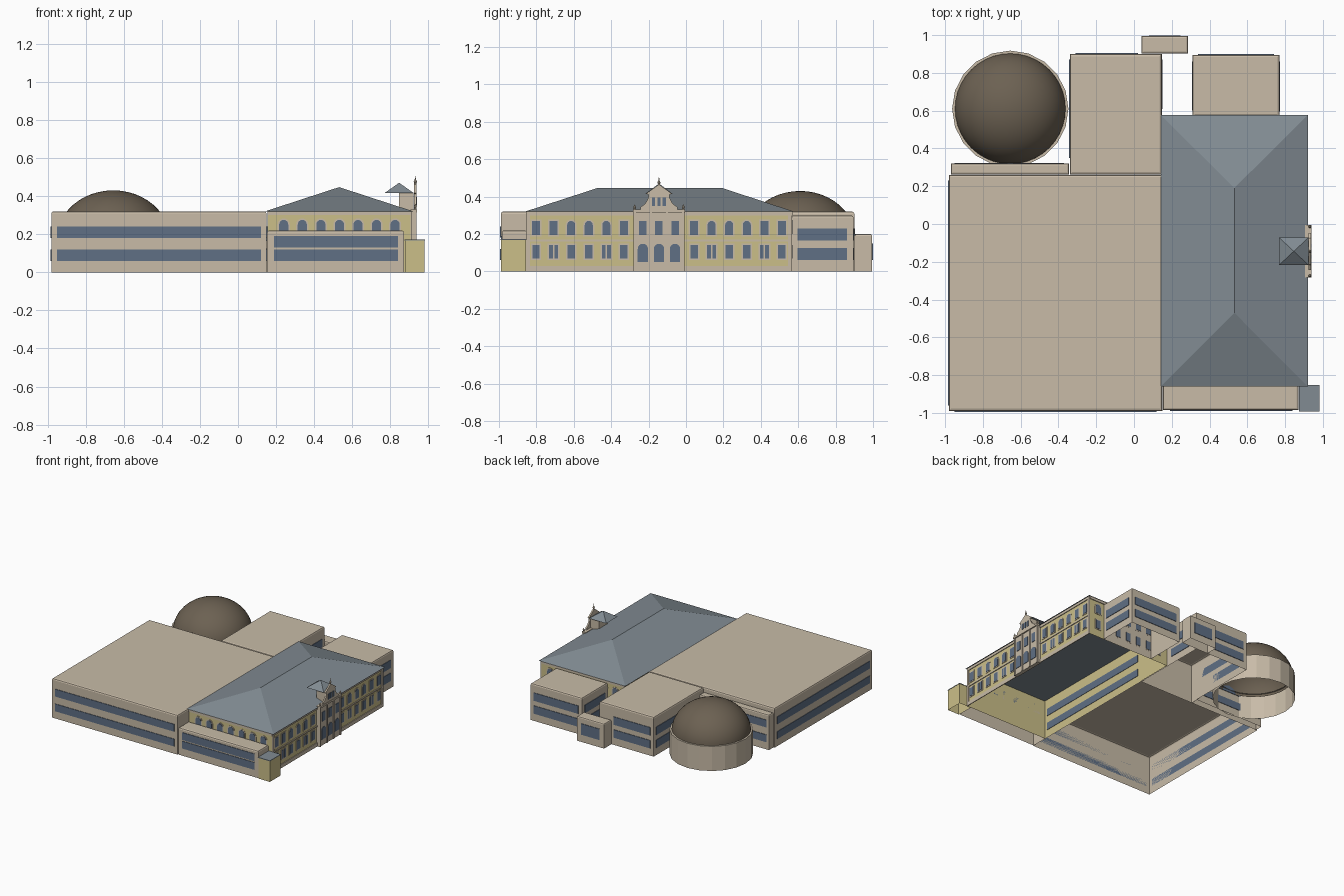
import bpy, bmesh, math

if "Cube" in bpy.data.objects:
    bpy.data.objects.remove(bpy.data.objects["Cube"])


def material(name, r, g, b):
    m = bpy.data.materials.new(name)
    m.diffuse_color = (r, g, b, 1)
    m.use_nodes = True
    m.node_tree.nodes["Principled BSDF"].inputs["Base Color"].default_value = m.diffuse_color
    return m


STONE = material("tan stone", 0.58, 0.50, 0.39)
YELLOW = material("yellow plaster", 0.60, 0.52, 0.25)
GLASS = material("blue window", 0.115, 0.16, 0.235)
SLATE = material("grey slate", 0.22, 0.26, 0.29)
BROWN = material("brown dome", 0.15, 0.12, 0.085)


def finish(bm, name, mat, smooth=False):
    bmesh.ops.recalc_face_normals(bm, faces=bm.faces)
    me = bpy.data.meshes.new(name)
    bm.to_mesh(me)
    bm.free()
    me.materials.append(mat)
    for p in me.polygons:
        p.use_smooth = smooth
    ob = bpy.data.objects.new(name, me)
    bpy.context.collection.objects.link(ob)
    return ob


def box(name, mat, x0, x1, y0, y1, z0, z1, chamfer=0.0, shell=False, top=True):
    """Box; shell leaves the underside open, chamfer rounds the roof edge."""
    bm = bmesh.new()
    bmesh.ops.create_cube(bm, size=1)
    for v in bm.verts:
        v.co = (x0 if v.co.x < 0 else x1, y0 if v.co.y < 0 else y1, z0 if v.co.z < 0 else z1)
    bm.normal_update()
    if chamfer:
        edges = [e for e in bm.edges if all(v.co.z > z1 - 1e-5 for v in e.verts)]
        bmesh.ops.bevel(bm, geom=edges, offset=chamfer, segments=2, profile=0.5, affect='EDGES')
        bm.normal_update()
    doomed = [f for f in bm.faces if (shell and f.normal.z < -0.9) or (not top and f.normal.z > 0.9)]
    bmesh.ops.delete(bm, geom=doomed, context='FACES')
    return finish(bm, name, mat)


def rect(u0, u1, z0, z1):
    return [(u0, z0), (u1, z0), (u1, z1), (u0, z1)]


def arch(u, w, z0, z1):
    r = w / 2
    pts = [(u - r, z0), (u + r, z0)]
    return pts + [(u + r * math.cos(math.pi * i / 8), z1 - r + r * math.sin(math.pi * i / 8)) for i in range(9)]


def plates(name, mat, side, pos, shapes, t=0.005, back=0.0):
    """Flat plates with the given outlines, lying on a wall facing N, S, E or W."""
    sign = 1 if side in "NE" else -1

    def place(u, z, d):
        p = pos + sign * d
        return (u, p, z) if side in "NS" else (p, u, z)
    bm = bmesh.new()
    for s in shapes:
        a = [bm.verts.new(place(u, z, -back)) for u, z in s]
        b = [bm.verts.new(place(u, z, t)) for u, z in s]
        bm.faces.new(a)
        bm.faces.new(b)
        for i in range(len(s)):
            j = (i + 1) % len(s)
            bm.faces.new((a[i], a[j], b[j], b[i]))
    return finish(bm, name, mat)


def bands(name, side, pos, u0, u1, rows=((0.06, 0.12), (0.18, 0.24)), t=0.004):
    plates(name, GLASS, side, pos, [rect(u0, u1, a, b) for a, b in rows], t)


def lathe(name, mat, cx, cy, profile, n, smooth=False):
    bm = bmesh.new()
    rings = []
    for r, z in profile:
        if r < 1e-5:
            rings.append([bm.verts.new((cx, cy, z))] * n)
        else:
            rings.append([bm.verts.new((cx + r * math.cos(2 * math.pi * i / n),
                                        cy + r * math.sin(2 * math.pi * i / n), z)) for i in range(n)])
    for lo, hi in zip(rings, rings[1:]):
        for i in range(n):
            j = (i + 1) % n
            bm.faces.new(list(dict.fromkeys((lo[i], lo[j], hi[j], hi[i]))))
    return finish(bm, name, mat, smooth)


def hip_roof(name, mat, x0, x1, y0, y1, z0, z1, ridge0, ridge1):
    bm = bmesh.new()
    xm = (x0 + x1) / 2
    a, b, c, d = [bm.verts.new((x, y, z0)) for x, y in ((x0, y0), (x1, y0), (x1, y1), (x0, y1))]
    p, q = bm.verts.new((xm, ridge0, z1)), bm.verts.new((xm, ridge1, z1))
    for f in ((a, b, p), (b, c, q, p), (c, d, q), (d, a, p, q), (d, c, b, a)):
        bm.faces.new(f)
    bmesh.ops.remove_doubles(bm, verts=bm.verts, dist=1e-5)
    return finish(bm, name, mat)


# Large west block with window bands
box("west_block", STONE, -0.98, 0.15, -0.99, 0.26, 0, 0.32, 0.012, True)
bands("west_block_south_windows", "S", -0.99, -0.95, 0.12)
bands("west_block_west_windows", "W", -0.98, -0.96, 0.23)
bands("west_block_east_windows", "E", 0.15, -0.82, 0.23, t=0.008)

# Low strip between west block and dome
box("north_strip", STONE, -0.97, -0.345, 0.262, 0.32, 0, 0.285, 0.01, True)
bands("north_strip_windows", "N", 0.32, -0.95, -0.37)

# Rear wings
ROWS = ((0.06, 0.125), (0.165, 0.23))
box("rear_wing", STONE, -0.34, 0.147, 0.262, 0.90, 0, 0.32, 0.012, True)
bands("rear_wing_north_windows", "N", 0.90, -0.31, 0.02, ROWS)
bands("rear_wing_west_windows", "W", -0.34, 0.35, 0.87, ROWS)
bands("rear_wing_east_windows", "E", 0.147, 0.61, 0.87, ROWS)
box("north_wing", STONE, 0.31, 0.77, 0.567, 0.895, 0, 0.30, 0.012, True)
bands("north_wing_north_windows", "N", 0.895, 0.34, 0.74, ROWS)
bands("north_wing_east_windows", "E", 0.77, 0.595, 0.86, ROWS)
bands("north_wing_west_windows", "W", 0.31, 0.60, 0.86, ROWS)
box("rear_porch", STONE, 0.04, 0.285, 0.902, 0.995, 0, 0.20, 0.01, True)
bands("rear_porch_window", "N", 0.995, 0.08, 0.245, ((0.06, 0.15),))

# Domed rotunda
lathe("rotunda_drum", STONE, -0.655, 0.61, [(0.308, 0), (0.308, 0.20), (0.285, 0.20)], 20)
lathe("rotunda_dome", BROWN, -0.655, 0.61,
      [(0.294 * math.cos(a), 0.18 + 0.25 * math.sin(a)) for a in [math.pi / 2 * i / 12 for i in range(13)]],
      40, True)

# South annex and corner pavilion
box("south_annex", STONE, 0.153, 0.872, -0.985, -0.852, 0, 0.22, 0.012, True)
bands("south_annex_windows", "S", -0.985, 0.19, 0.84, ((0.06, 0.12), (0.13, 0.19)))
box("corner_pavilion", YELLOW, 0.876, 0.98, -0.99, -0.855, 0, 0.168, 0, True)
box("corner_pavilion_roof", SLATE, 0.874, 0.982, -0.992, -0.853, 0.168, 0.173)

# Main hall
box("hall_walls", YELLOW, 0.155, 0.905, -0.85, 0.565, 0, 0.32, 0, True, False)
hip_roof("hall_roof", SLATE, 0.142, 0.92, -0.86, 0.577, 0.32, 0.447, -0.47, 0.19)

# Hall east front: windows mirrored about the centre bay
C = -0.1445
glass, frames, trim = [], [], []


def window(u, w, z0, z1, arched=False):
    f = 0.008
    glass.append(arch(u, w, z0, z1) if arched else rect(u - w / 2, u + w / 2, z0, z1))
    frames.append(arch(u, w + 2 * f, z0 - f, z1 + f) if arched
                  else rect(u - w / 2 - f, u + w / 2 + f, z0 - f, z1 + f))


for s in (-1, 1):
    for i in range(6):
        u = C + s * (0.1875 + 0.094 * i)
        window(u, 0.043, 0.195, 0.27, i in (1, 2, 3))
        if i in (1, 4):
            window(u - 0.014, 0.02, 0.07, 0.14)
            window(u + 0.014, 0.02, 0.07, 0.14)
        else:
            window(u, 0.04, 0.07, 0.14)
    edge = C + s * 0.7
    trim.append(rect(edge - 0.01, edge + 0.01, 0, 0.30))
trim += [rect(-0.85, 0.565, 0.30, 0.32), rect(-0.85, 0.565, 0.16, 0.17), rect(-0.85, 0.565, 0, 0.03)]
plates("hall_east_trim", STONE, "E", 0.905, trim, 0.006)
plates("hall_east_window_frames", STONE, "E", 0.905, frames, 0.003)
plates("hall_east_windows", GLASS, "E", 0.905, glass, 0.005)

# Hall north and south windows
for side, pos, word in (("S", -0.85, "south"), ("N", 0.565, "north")):
    glass, frames = [], []
    for i in range(7):
        u = 0.24 + 0.0975 * i
        window(u, 0.048, 0.20, 0.275, True)
        if side == "N":
            window(u, 0.04, 0.07, 0.14)
    plates("hall_%s_cornice" % word, STONE, side, pos, [rect(0.155, 0.905, 0.30, 0.32)], 0.006)
    plates("hall_%s_window_frames" % word, STONE, side, pos, frames, 0.003)
    plates("hall_%s_windows" % word, GLASS, side, pos, glass, 0.005)

# Projecting centre bay with arched entrance
box("centre_bay", STONE, 0.90, 0.93, C - 0.137, C + 0.137, 0, 0.325)
plates("centre_bay_cornice", STONE, "E", 0.93, [rect(C - 0.14, C + 0.14, 0.315, 0.33)], 0.01, 0.025)
plates("centre_bay_pilasters", STONE, "E", 0.93,
       [rect(C + o - 0.006, C + o + 0.006, 0, 0.315) for o in (-0.129, -0.043, 0.043, 0.129)], 0.006)
plates("centre_bay_windows", GLASS, "E", 0.93,
       [arch(C + o, 0.055, 0.05, 0.148) for o in (-0.086, 0, 0.086)] +
       [rect(C + o - 0.02, C + o + 0.02, 0.195, 0.27) for o in (-0.086, 0, 0.086)], 0.004)

# Stepped gable, its windows, finials
half = [(0.098, 0.33), (0.098, 0.345), (0.075, 0.36), (0.058, 0.39), (0.055, 0.41), (0.07, 0.415), (0.0, 0.465)]
plates("gable", STONE, "E", 0.925, [[(C + o, z) for o, z in half] + [(C - o, z) for o, z in half[-2::-1]]], 0.012)
plates("gable_windows", GLASS, "E", 0.937,
       [rect(C + o - 0.009, C + o + 0.009, 0.35, 0.395) for o in (-0.029, 0, 0.029)], 0.004)
lathe("gable_finial", STONE, 0.931, C,
      [(0.006, 0.44), (0.006, 0.468), (0.009, 0.475), (0.004, 0.485), (0, 0.508)], 8)
for s, word in ((-1, "left"), (1, "right")):
    lathe("bay_finial_" + word, STONE, 0.931, C + s * 0.13,
          [(0.008, 0.33), (0.005, 0.335), (0.008, 0.343), (0, 0.36)], 8)

# Cupola behind the gable
box("cupola", STONE, 0.845, 0.922, C - 0.052, C + 0.052, 0.32, 0.415)
hip_roof("cupola_roof", SLATE, 0.768, 0.924, C - 0.073, C + 0.073, 0.415, 0.47, C, C)
